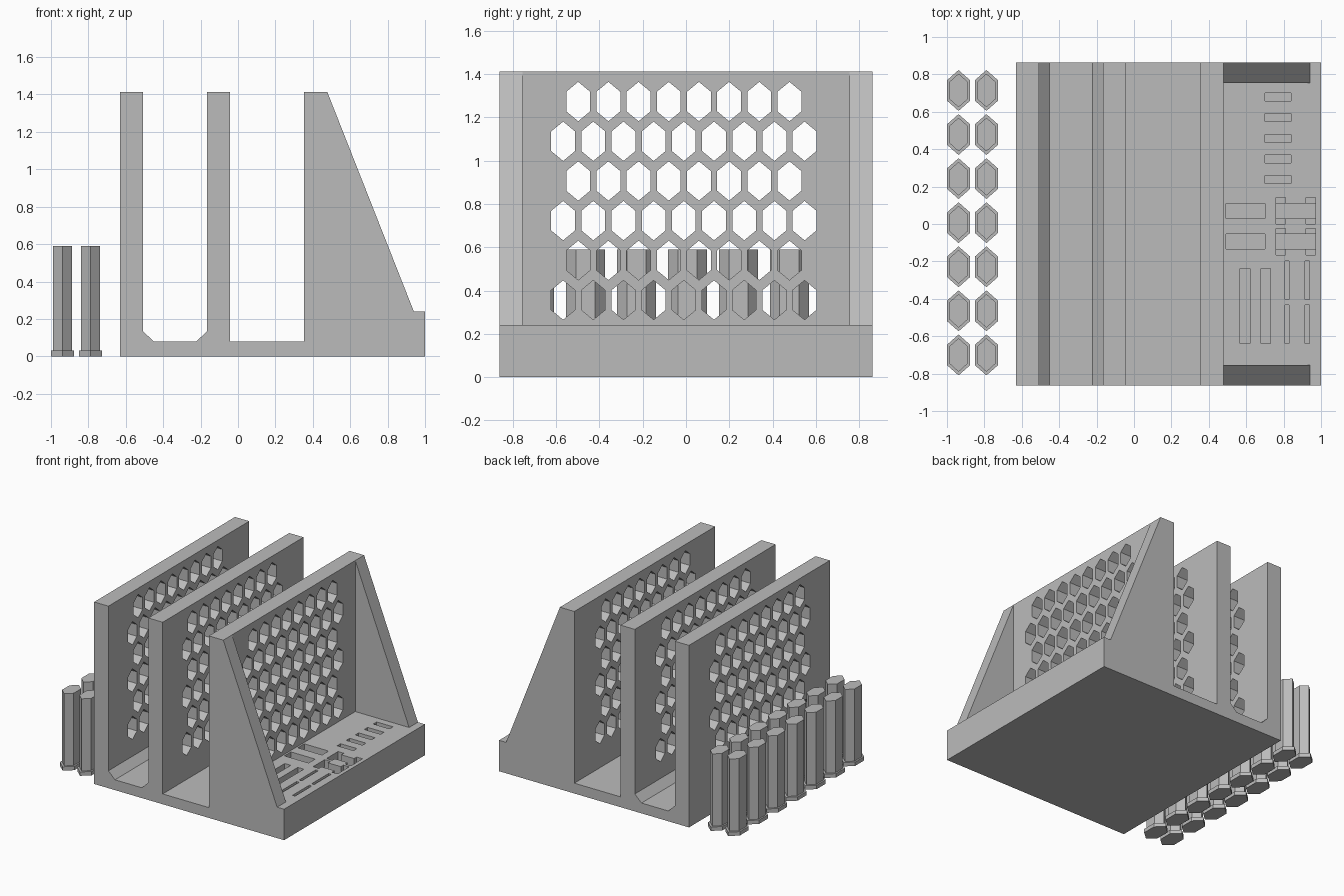
import bpy
import bmesh
from math import sin, cos, pi
from mathutils import Matrix, Vector

default = bpy.data.objects.get("Cube")
if default:
    bpy.data.objects.remove(default, do_unlink=True)

grey = bpy.data.materials.new("light_grey")
grey.use_nodes = True
grey.diffuse_color = (0.5, 0.5, 0.5, 1)
grey.node_tree.nodes["Principled BSDF"].inputs["Base Color"].default_value = (0.5, 0.5, 0.5, 1)


def make_object(name, bm):
    bmesh.ops.recalc_face_normals(bm, faces=bm.faces)
    mesh = bpy.data.meshes.new(name)
    bm.to_mesh(mesh)
    bm.free()
    mesh.materials.append(grey)
    obj = bpy.data.objects.new(name, mesh)
    bpy.context.collection.objects.link(obj)
    return obj


def prism(bm, points, direction):
    """Extrude a closed outline along a direction."""
    face = bm.faces.new([bm.verts.new(p) for p in points])
    result = bmesh.ops.extrude_face_region(bm, geom=[face], use_keep_orig=True)
    moved = [v for v in result["geom"] if isinstance(v, bmesh.types.BMVert)]
    bmesh.ops.translate(bm, verts=moved, vec=Vector(direction))


def box(bm, x0, x1, y0, y1, z0, z1):
    prism(bm, [(x0, y0, z0), (x1, y0, z0), (x1, y1, z0), (x0, y1, z0)], (0, 0, z1 - z0))


def hexagon(half_width, half_height):
    """Six corners with points along the second axis."""
    return [(half_width * sin(k * pi / 3) / sin(pi / 3), half_height * cos(k * pi / 3))
            for k in range(6)]


def cut(target, name, bm):
    cutter = make_object(name, bm)
    cutter.hide_render = True
    mod = target.modifiers.new(name, "BOOLEAN")
    mod.operation = "DIFFERENCE"
    mod.solver = "EXACT"
    mod.object = cutter
    bpy.context.view_layer.objects.active = target
    bpy.ops.object.modifier_apply(modifier=name)
    bpy.data.objects.remove(cutter, do_unlink=True)


# Stand: one side profile with two slots, three walls and a sloped end
DEPTH, TOP, FLOOR, DECK = 0.863, 1.412, 0.08, 0.24
profile = [(-0.63, 0), (1, 0), (1, DECK), (0.94, DECK), (0.478, TOP), (0.354, TOP),
           (0.354, FLOOR), (-0.042, FLOOR), (-0.042, TOP), (-0.165, TOP),
           (-0.165, 0.135), (-0.222, FLOOR), (-0.452, FLOOR), (-0.508, 0.135),
           (-0.508, TOP), (-0.63, TOP)]
bm = bmesh.new()
prism(bm, [(x, -DEPTH, z) for x, z in profile], (0, 2 * DEPTH, 0))
stand = make_object("stand", bm)

# Open tray between the two end gussets
bm = bmesh.new()
box(bm, 0.478, 1.2, -0.755, 0.755, DECK, 1.6)
cut(stand, "tray_cutter", bm)

# Honeycomb vents through all three walls
bm = bmesh.new()
for row in range(6):
    count = 9 if row % 2 == 0 else 8
    z = 0.356 + 0.1835 * row
    for i in range(count):
        y = -0.01 + 0.1395 * (i - (count - 1) / 2)
        prism(bm, [(-0.8, y + a, z + b) for a, b in hexagon(0.055, 0.091)], (1.6, 0, 0))
cut(stand, "vent_cutter", bm)

# Storage slots sunk into the deck
bm = bmesh.new()
for i in range(5):
    y = 0.679 - 0.1105 * i
    box(bm, 0.70, 0.84, y - 0.021, y + 0.021, 0.10, 0.4)
for y in (0.07, -0.094):
    box(bm, 0.492, 0.70, y - 0.04, y + 0.04, 0.10, 0.4)
    box(bm, 0.76, 0.97, y - 0.04, y + 0.04, 0.10, 0.4)
for x in (0.593, 0.705):
    box(bm, x - 0.026, x + 0.026, -0.64, -0.237, 0.10, 0.4)
for x in (0.818, 0.926):
    for y in (-0.30, -0.537):
        box(bm, x - 0.011, x + 0.011, y - 0.103, y + 0.103, 0.10, 0.4)
cut(stand, "slot_cutter", bm)

# Shallow finger notches beside the two wide slots
bm = bmesh.new()
for y in (0.07, -0.094):
    for x in (0.76, 0.92):
        box(bm, x, x + 0.05, y - 0.071, y + 0.071, 0.16, 0.4)
cut(stand, "notch_cutter", bm)

# Hexagonal pegs, each with a wider foot
bm = bmesh.new()
rings = []
for half_width, half_height, z in ((0.062, 0.109, 0), (0.062, 0.109, 0.03),
                                   (0.05, 0.09, 0.03), (0.05, 0.09, 0.59)):
    rings.append([bm.verts.new((x, y, z)) for x, y in hexagon(half_width, half_height)])
for low, high in zip(rings, rings[1:]):
    for k in range(6):
        n = (k + 1) % 6
        bm.faces.new((low[k], low[n], high[n], high[k]))
bm.faces.new(rings[0])
bm.faces.new(rings[-1])
peg = make_object("peg", bm)
for column, x in enumerate((-0.938, -0.789)):
    for i in range(7):
        item = peg if column == i == 0 else peg.copy()
        if item is not peg:
            bpy.context.collection.objects.link(item)
        item.location = (x, 0.714 - 0.2357 * i, 0)
